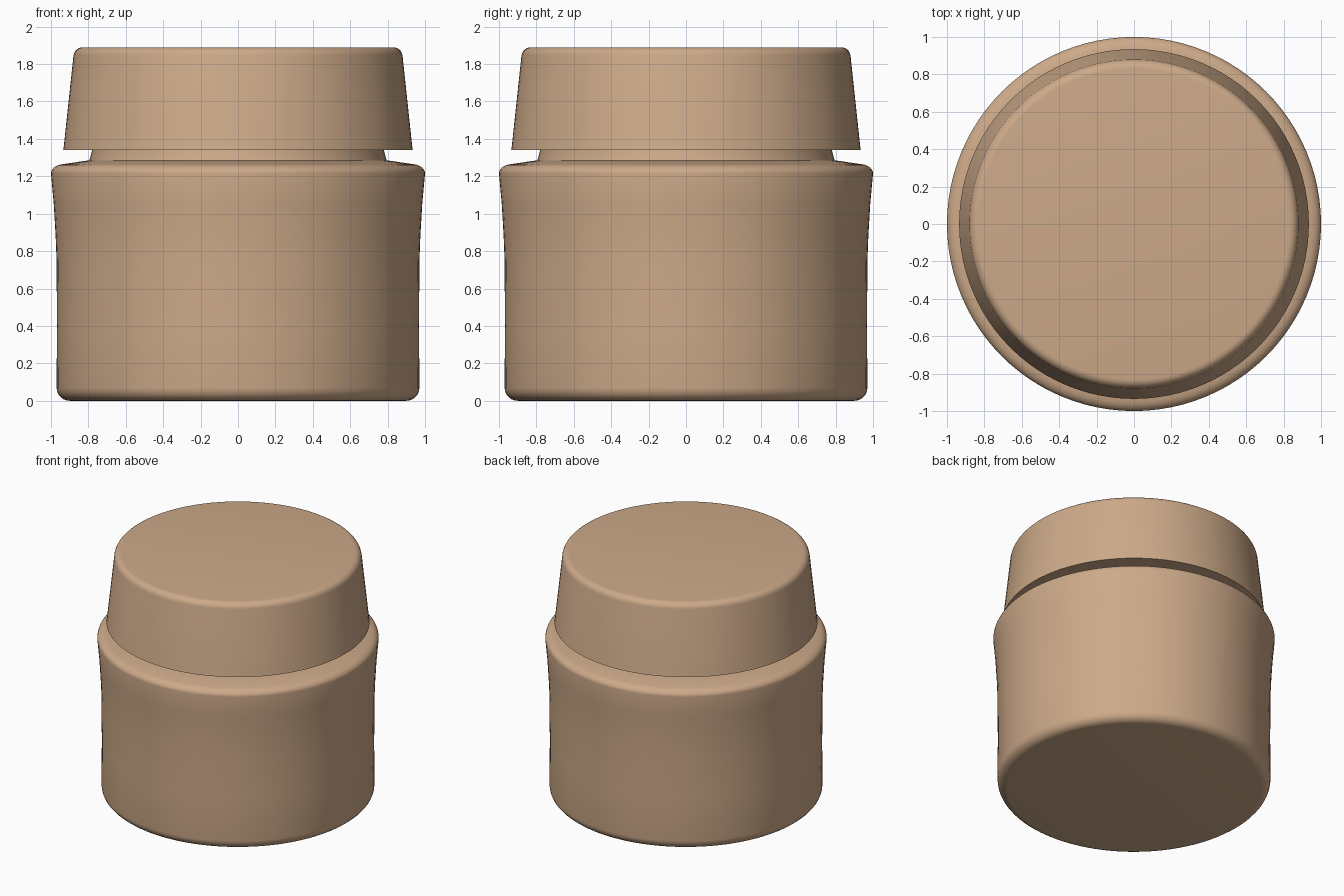
import bpy
import math

cube = bpy.data.objects.get("Cube")
if cube:
    bpy.data.objects.remove(cube, do_unlink=True)

tan = bpy.data.materials.new("warm_tan")
tan.use_nodes = True
colour = (0.61, 0.40, 0.25, 1)
tan.diffuse_color = colour
bsdf = next(n for n in tan.node_tree.nodes if n.type == 'BSDF_PRINCIPLED')
bsdf.inputs["Base Color"].default_value = colour
bsdf.inputs["Roughness"].default_value = 0.6

SIDES = 96


def lathe(name, profile):
    """Spin (radius, height) points round z and cap both ends."""
    verts, faces = [], []
    for r, z in profile:
        for i in range(SIDES):
            a = math.tau * i / SIDES
            verts.append((r * math.cos(a), r * math.sin(a), z))
    for k in range(len(profile) - 1):
        for i in range(SIDES):
            j = (i + 1) % SIDES
            low, high = k * SIDES, (k + 1) * SIDES
            faces.append((low + i, low + j, high + j, high + i))
    faces.append(tuple(reversed(range(SIDES))))
    faces.append(tuple(range(len(verts) - SIDES, len(verts))))
    mesh = bpy.data.meshes.new(name)
    mesh.from_pydata(verts, [], faces)
    mesh.materials.append(tan)
    obj = bpy.data.objects.new(name, mesh)
    bpy.context.collection.objects.link(obj)
    bpy.ops.object.select_all(action='DESELECT')
    obj.select_set(True)
    bpy.context.view_layer.objects.active = obj
    bpy.ops.object.shade_smooth_by_angle(angle=math.radians(40))
    return obj


def arc(cr, cz, rr, rz, start, end, steps=6):
    """Elliptical corner, angles in degrees."""
    angles = [math.radians(start + (end - start) * s / steps) for s in range(steps + 1)]
    return [(cr + rr * math.cos(a), cz + rz * math.sin(a)) for a in angles]


# Jar body: rounded foot, straight wall, gentle flare, soft shoulder
foot = arc(0.90, 0.07, 0.07, 0.07, -90, 0)
wall = [(0.968, 0.4), (0.97, 0.75), (0.975, 0.88), (0.985, 1.05)]
shoulder = arc(0.93, 1.215, 0.07, 0.05, 0, 75)
lathe("jar_body", foot + wall + shoulder + [(0.80, 1.285)])

# Neck in the gap, running up inside the lid
lathe("jar_neck", [(0.80, 1.27), (0.79, 1.30), (0.775, 1.36), (0.77, 1.5)])

# Tapered lid with a rounded top edge
lid_edge = arc(0.83, 1.84, 0.05, 0.05, 8, 90)
lathe("lid", [(0.935, 1.34), (0.932, 1.355)] + lid_edge)
